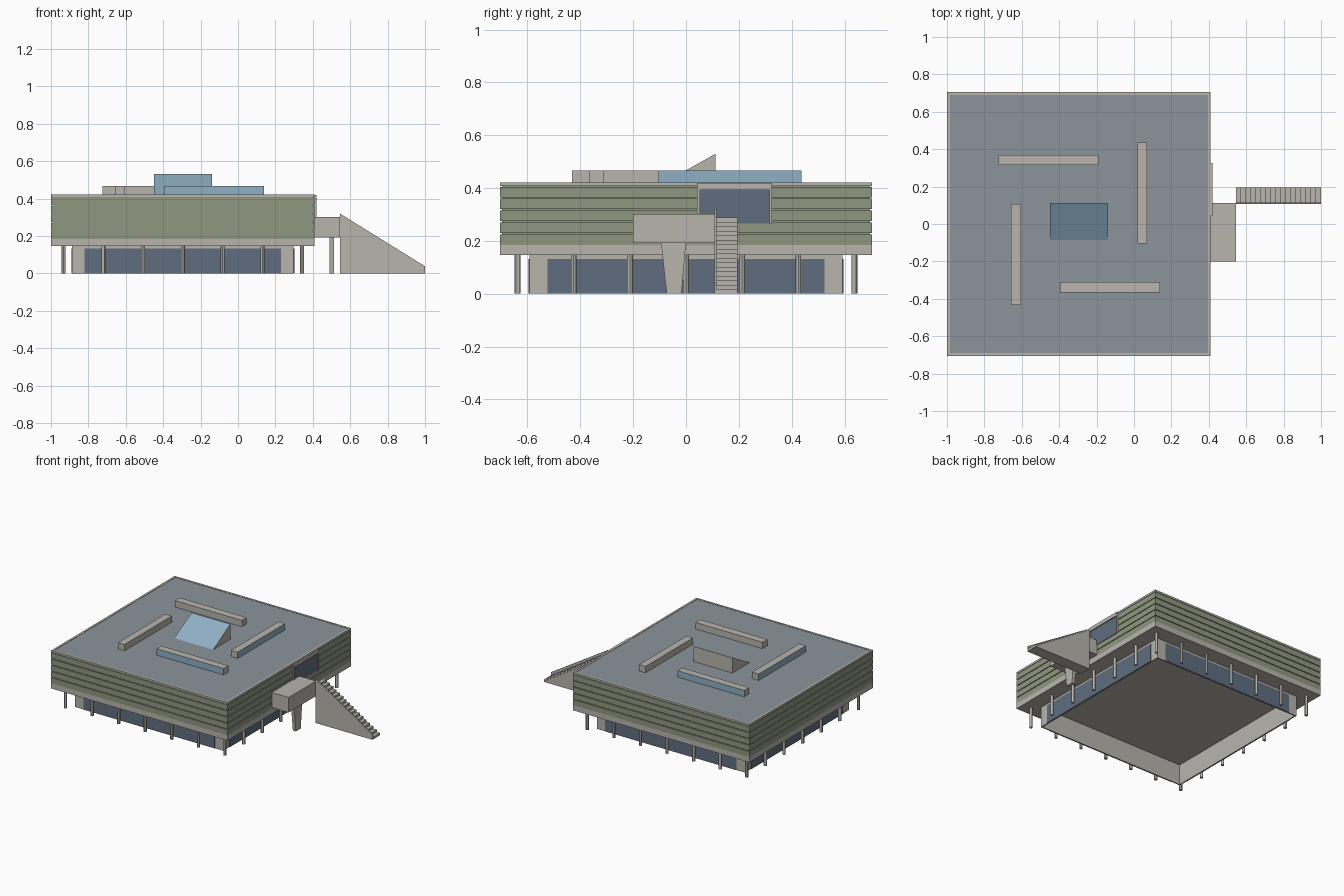
import bpy, bmesh
from mathutils import Vector

cube = bpy.data.objects.get("Cube")
if cube:
    bpy.data.objects.remove(cube, do_unlink=True)


def material(name, rgb):
    m = bpy.data.materials.new(name)
    m.use_nodes = True
    m.diffuse_color = (*rgb, 1)
    bsdf = next(n for n in m.node_tree.nodes if n.type == "BSDF_PRINCIPLED")
    bsdf.inputs["Base Color"].default_value = (*rgb, 1)
    bsdf.inputs["Roughness"].default_value = 0.8
    return m


concrete = material("concrete", (0.48, 0.46, 0.42))
green = material("green cladding", (0.28, 0.31, 0.22))
glass = material("dark glass", (0.115, 0.155, 0.215))
sky_glass = material("skylight glass", (0.28, 0.43, 0.56))
roofing = material("roof grey", (0.26, 0.30, 0.33))


def finish(name, bm, mats, rule=None):
    bmesh.ops.recalc_face_normals(bm, faces=bm.faces)
    if rule:
        for f in bm.faces:
            f.material_index = int(rule(f.normal))
    mesh = bpy.data.meshes.new(name)
    bm.to_mesh(mesh)
    bm.free()
    for m in mats:
        mesh.materials.append(m)
    ob = bpy.data.objects.new(name, mesh)
    bpy.context.collection.objects.link(ob)
    return ob


def add_box(bm, x, y, z):
    vs = bmesh.ops.create_cube(bm, size=1)["verts"]
    for v in vs:
        v.co = Vector([(r[0] + r[1]) / 2 + c * (r[1] - r[0])
                       for r, c in zip((x, y, z), v.co)])


def box(name, x, y, z, mat, rule=None, mat2=None):
    bm = bmesh.new()
    add_box(bm, x, y, z)
    return finish(name, bm, [mat, mat2] if mat2 else [mat], rule)


def prism(name, points, axis, lo, hi, mats, rule=None):
    """Extrude a side outline along x (outline in y, z) or y (outline in x, z)."""
    bm = bmesh.new()
    place = (lambda a, b, t: (t, a, b)) if axis == "x" else (lambda a, b, t: (a, t, b))
    face = bm.faces.new([bm.verts.new(place(a, b, lo)) for a, b in points])
    ext = bmesh.ops.extrude_face_region(bm, geom=[face])["geom"]
    shift = Vector(place(0, 0, hi - lo))
    for v in ext:
        if isinstance(v, bmesh.types.BMVert):
            v.co += shift
    return finish(name, bm, mats, rule)


CX = -0.295      # building centre in x
HALF = 0.705     # half width of the upper block
SOFFIT, ROOF = 0.147, 0.422


def square(half):
    return (CX - half, CX + half), (-half, half)


# Upper block: floor slab, recessed core and cladding boards
box("floor_slab", *square(HALF), (SOFFIT, 0.185), concrete)
box("upper_core", *square(HALF - 0.008), (0.18, 0.408), green)
BOARDS = 5
pitch = (0.41 - 0.185) / BOARDS
for i in range(BOARDS):
    z = 0.185 + i * pitch
    box(f"cladding_board_{i + 1}", *square(HALF), (z, z + pitch - 0.005), green)

# Roof and its edge trim
box("roof", *square(HALF - 0.015), (0.40, ROOF - 0.002), roofing)
x0, x1 = CX - HALF, CX + HALF
bm = bmesh.new()
for s in (-1, 1):
    edge = sorted((s * HALF, s * (HALF - 0.015)))
    add_box(bm, (x0, x1), edge, (0.408, ROOF))
    add_box(bm, [CX + e for e in edge], (-HALF + 0.015, HALF - 0.015), (0.408, ROOF))
finish("roof_trim", bm, [concrete])

# Ground floor walls, open underneath, with a window band on each side
WALL, WIN = 0.592, 0.525
walls, windows = bmesh.new(), bmesh.new()
for s in (-1, 1):
    w = sorted((s * WALL, s * (WALL - 0.008)))
    g = sorted((s * WALL, s * (WALL + 0.004)))
    add_box(walls, (CX - WALL, CX + WALL), w, (0, SOFFIT))
    add_box(walls, [CX + e for e in w], (-WALL + 0.008, WALL - 0.008), (0, SOFFIT))
    add_box(windows, (CX - WIN, CX + WIN), g, (0.001, 0.132))
    add_box(windows, [CX + e for e in g], (-WIN, WIN), (0.001, 0.132))
finish("ground_floor_walls", walls, [concrete])
finish("ground_floor_windows", windows, [glass])

# Round columns around the overhang
bm = bmesh.new()
STEP = 0.2125
for i in range(-3, 4):
    for j in range(-3, 4):
        if max(abs(i), abs(j)) == 3:
            vs = bmesh.ops.create_cone(bm, cap_ends=True, segments=12, radius1=0.011,
                                       radius2=0.011, depth=SOFFIT)["verts"]
            bmesh.ops.translate(bm, verts=vs, vec=(CX + i * STEP, j * STEP, SOFFIT / 2))
columns = finish("columns", bm, [concrete])
bpy.context.view_layer.objects.active = columns
columns.select_set(True)
bpy.ops.object.shade_smooth_by_angle()

# Roof lights, glazed on the side facing outwards
LOW, TOP = ROOF - 0.004, 0.466
bars = {
    "back": ((-0.725, -0.19), (0.315, 0.37), (0, 1, 0)),
    "front": ((-0.395, 0.14), (-0.365, -0.31), (0, -1, 0)),
    "left": ((0.018, 0.07), (-0.105, 0.437), (1, 0, 0)),
    "right": ((-0.657, -0.605), (-0.432, 0.108), (-1, 0, 0)),
}
for side, (x, y, out) in bars.items():
    box(f"roof_light_{side}", x, y, (LOW, TOP), concrete,
        lambda n, o=Vector(out): n.dot(o) > 0.9, sky_glass)

# Central wedge skylight with a glazed slope
prism("central_skylight", [(-0.088, LOW), (0.112, LOW), (0.112, 0.53)], "x",
      -0.45, -0.14, [concrete, sky_glass], lambda n: n.z > 0.5)

# Large side window with a projecting frame
bm = bmesh.new()
fx = (x1 - 0.01, x1 + 0.01)
add_box(bm, fx, (0.042, 0.325), (0.392, ROOF - 0.003))
add_box(bm, fx, (0.042, 0.053), (0.265, 0.392))
add_box(bm, fx, (0.316, 0.325), (0.265, 0.392))
finish("side_window_frame", bm, [concrete])
box("side_window_glass", (x1 - 0.005, x1 + 0.003), (0.053, 0.316), (0.265, 0.392), glass)

# Landing on its tapered support
box("landing", (x1, 0.545), (-0.2, 0.113), (0.193, 0.302), concrete)
prism("landing_support", [(-0.073, 0), (-0.017, 0), (0, 0.195), (-0.095, 0.195)], "x",
      0.49, 0.514, [concrete])

# Staircase with a solid side wall
STEPS, SX, EX, SZ = 17, 0.545, 1.0, 0.288
outline = [(EX, 0), (SX, 0)]
for i in range(STEPS):
    z = SZ * (STEPS - i) / STEPS
    outline += [(SX + (EX - SX) * k / STEPS, z) for k in (i, i + 1)]
prism("stairs", outline, "y", 0.115, 0.195, [concrete])
prism("stair_side_wall", [(SX, 0), (EX, 0), (EX, 0.038), (SX, 0.32)], "y",
      0.108, 0.115, [concrete])
